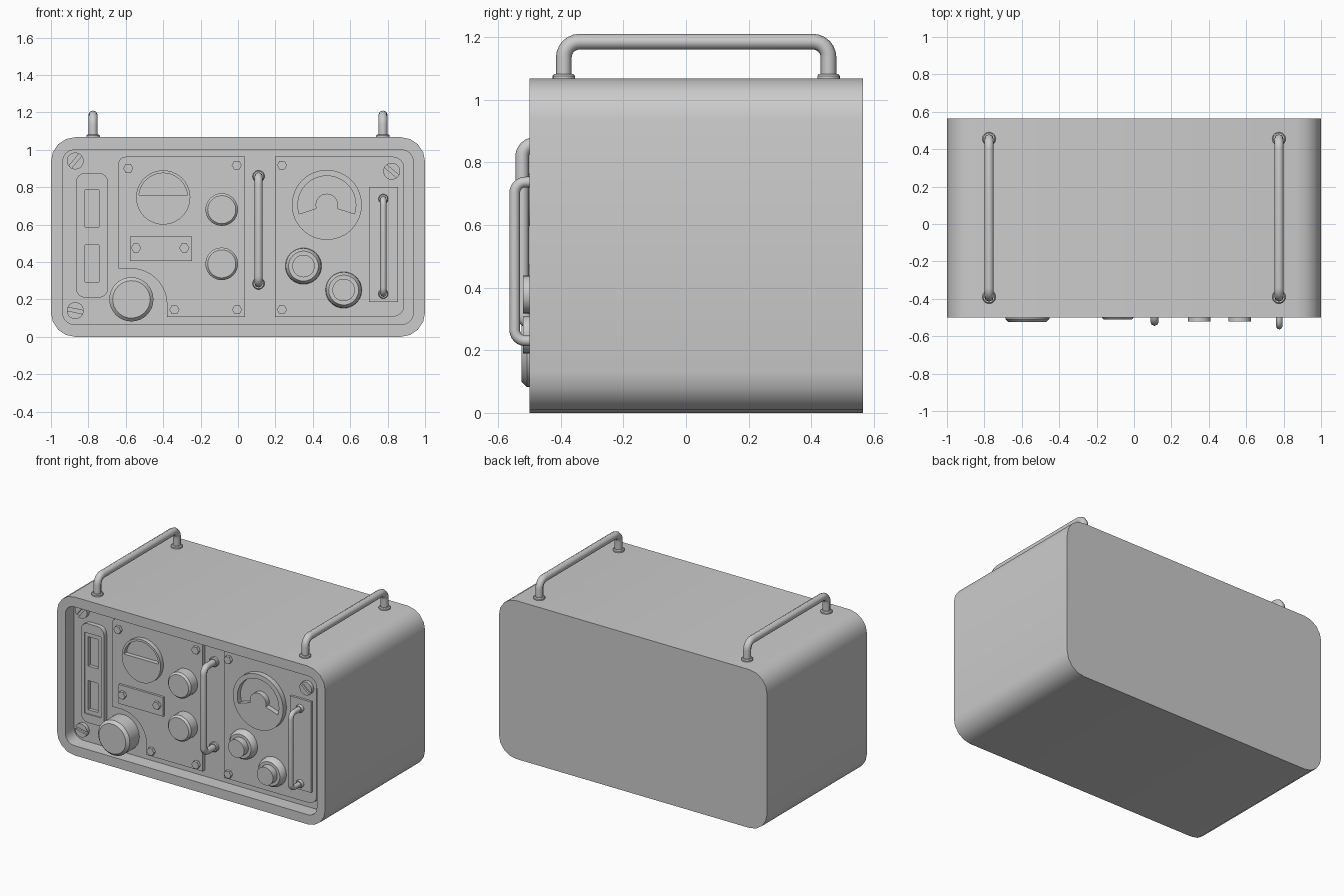
import bpy, bmesh
from math import sin, cos, pi, radians
from mathutils import Vector

if "Cube" in bpy.data.objects:
    bpy.data.objects.remove(bpy.data.objects["Cube"])

FRONT = lambda a, b, h: Vector((a, -h, b))    # h = distance towards the viewer
TOP = lambda a, b, h: Vector((a, b, h))
BASE = 0.405                                  # recessed panel level (-y)
PLATE = 0.43                                  # raised plate level (-y)


def arc(cx, cz, r, a0, a1, n):
    return [(cx + r * cos(radians(a0 + (a1 - a0) * i / n)),
             cz + r * sin(radians(a0 + (a1 - a0) * i / n))) for i in range(n + 1)]


def circle(cx, cz, r, n=32):
    return arc(cx, cz, r, 0, 360, n)[:-1]


def rect(x0, x1, z0, z1, r=0, n=4):
    if not r:
        return [(x1, z1), (x0, z1), (x0, z0), (x1, z0)]
    return (arc(x1 - r, z1 - r, r, 0, 90, n) + arc(x0 + r, z1 - r, r, 90, 180, n)
            + arc(x0 + r, z0 + r, r, 180, 270, n) + arc(x1 - r, z0 + r, r, 270, 360, n))


def smooth(o, angle=35):
    bpy.ops.object.select_all(action='DESELECT')
    o.select_set(True)
    bpy.context.view_layer.objects.active = o
    bpy.ops.object.shade_smooth_by_angle(angle=radians(angle))


def loft(name, rings, frame=FRONT):
    """Skin a list of (outline, height) rings and cap both ends."""
    bm = bmesh.new()
    rows = [[bm.verts.new(frame(a, b, h)) for a, b in pts] for pts, h in rings]
    n = len(rows[0])
    for p, q in zip(rows, rows[1:]):
        for i in range(n):
            j = (i + 1) % n
            bm.faces.new((p[i], p[j], q[j], q[i]))
    bm.faces.new(rows[0])
    bm.faces.new(rows[-1])
    bmesh.ops.recalc_face_normals(bm, faces=bm.faces)
    me = bpy.data.meshes.new(name)
    bm.to_mesh(me)
    bm.free()
    o = bpy.data.objects.new(name, me)
    bpy.context.collection.objects.link(o)
    smooth(o)
    return o


def turned(name, x, z, profile, n=32, frame=FRONT):
    return loft(name, [(circle(x, z, r, n), h) for r, h in profile], frame)


def curve_mesh(name, cu):
    o = bpy.data.objects.new(name, cu)
    bpy.context.collection.objects.link(o)
    bpy.ops.object.select_all(action='DESELECT')
    o.select_set(True)
    bpy.context.view_layer.objects.active = o
    bpy.ops.object.convert(target='MESH')
    return bpy.context.view_layer.objects.active


def add_spline(cu, pts, cyclic):
    s = cu.splines.new('POLY')
    s.points.add(len(pts) - 1)
    for p, c in zip(s.points, pts):
        p.co = (*c, 1)
    s.use_cyclic_u = cyclic


def plate(name, outlines, h0, h1):
    """Flat plate with holes, facing the front."""
    cu = bpy.data.curves.new(name, 'CURVE')
    cu.dimensions = '2D'
    cu.fill_mode = 'BOTH'
    cu.extrude = (h1 - h0) / 2
    for pts in outlines:
        add_spline(cu, [(a, b, 0) for a, b in pts], True)
    o = curve_mesh(name, cu)
    for v in o.data.vertices:
        v.co = FRONT(v.co.x, v.co.y, v.co.z + (h0 + h1) / 2)
    smooth(o)


def handle(name, x, b0, b1, h0, h1, r, bend, foot, frame):
    """Bent tube with a foot washer at each end."""
    path = ([(b0, h0)] + arc(b0 + bend, h1 - bend, bend, 180, 90, 6)
            + arc(b1 - bend, h1 - bend, bend, 90, 0, 6) + [(b1, h0)])
    cu = bpy.data.curves.new(name, 'CURVE')
    cu.dimensions = '3D'
    cu.bevel_depth = r
    cu.bevel_resolution = 2
    add_spline(cu, [frame(x, b, h) for b, h in path], False)
    smooth(curve_mesh(name, cu), 50)
    for b in (b0, b1):
        turned(name + "_foot", x, b, [(foot, h0), (foot, h0 + 0.012), (foot * .85, h0 + 0.018)], 20, frame)


# case with recessed front
outer = rect(-1, 1, 0, 1.067, 0.13)
opening = rect(-0.938, 0.938, 0.065, 1.0, 0.065)
loft("case", [(outer, -0.565), (outer, 0.5), (opening, 0.5), (opening, BASE)])

# carrying handles on top
for x in (-0.775, 0.775):
    handle("carry_handle", x, -0.39, 0.455, 1.064, 1.185, 0.025, 0.05, 0.036, TOP)

# raised front plates
left = ([(0.037, 0.107), (0.037, 0.963)] + arc(-0.6, 0.923, 0.04, 90, 180, 4)
        + [(-0.64, 0.364)] + arc(-0.57, 0.174, 0.19, 90, 0, 10) + [(-0.38, 0.107)])
plate("left_plate", [left], BASE - 0.01, PLATE)
right = ([(0.198, 0.963), (0.198, 0.107)] + arc(0.828, 0.167, 0.06, 270, 360, 4)
         + arc(0.828, 0.903, 0.06, 0, 90, 4))
plate("right_plate", [right], BASE - 0.01, PLATE)
plate("handle_plate", [rect(0.7, 0.855, 0.187, 0.8)], PLATE - 0.01, 0.445)
plate("label_plate", [rect(-0.578, -0.246, 0.406, 0.535)], PLATE - 0.01, 0.445)

# display strip with two windows
inner = rect(-0.842, -0.717, 0.267, 0.813)
plate("strip_frame", [rect(-0.866, -0.695, 0.209, 0.877, 0.05), inner], BASE - 0.01, 0.435)
plate("strip_insert", [inner, rect(-0.818, -0.743, 0.588, 0.786),
                       rect(-0.818, -0.743, 0.294, 0.49)], BASE - 0.01, 0.428)

# front grab handles
handle("centre_handle", 0.11, 0.285, 0.858, BASE, 0.523, 0.022, 0.04, 0.032, FRONT)
handle("right_handle", 0.777, 0.23, 0.737, 0.445, 0.547, 0.017, 0.035, 0.026, FRONT)

# round meter with half window
plate("half_meter", [circle(-0.4, 0.745, 0.145, 40), arc(-0.4, 0.745, 0.13, 6, 174, 20)],
      PLATE - 0.01, 0.46)

# round meter with arched window
arch = arc(0.475, 0.705, 0.155, -18, 198, 28) + arc(0.475, 0.705, 0.06, 198, -18, 16)
plate("arc_meter", [circle(0.475, 0.705, 0.187, 48), arch], PLATE - 0.01, 0.465)

# knobs
turned("large_knob", -0.57, 0.2, [(0.118, BASE), (0.118, 0.507), (0.1, 0.525)])
for z in (0.68, 0.39):
    turned("push_knob", -0.087, z, [(0.087, PLATE), (0.087, 0.497), (0.075, 0.51)])
for x, z in ((0.35, 0.378), (0.565, 0.25)):
    turned("dial_knob", x, z, [(0.097, PLATE), (0.095, 0.455), (0.08, 0.475),
                               (0.06, 0.475), (0.06, 0.52)])

# hexagonal bolts
for x, z, h in ((-0.587, 0.9, PLATE), (-0.007, 0.917, PLATE), (0.235, 0.917, PLATE),
                (0.235, 0.145, PLATE), (-0.005, 0.145, PLATE), (-0.34, 0.145, PLATE),
                (-0.545, 0.475, 0.445), (-0.287, 0.475, 0.445)):
    turned("hex_bolt", x, z, [(0.027, h), (0.027, h + 0.02)], 6)

# slotted corner screws: disc plus two half caps either side of the slot
for x, z, a, h in ((-0.87, 0.94, 50, BASE), (-0.87, 0.14, -12, BASE), (0.822, 0.885, -40, PLATE)):
    turned("screw_base", x, z, [(0.045, h), (0.045, h + 0.012)], 24)
    plate("screw_head", [arc(x, z, 0.045, a + s + 12, a + s + 168, 12) for s in (0, 180)],
          h + 0.01, h + 0.025)
